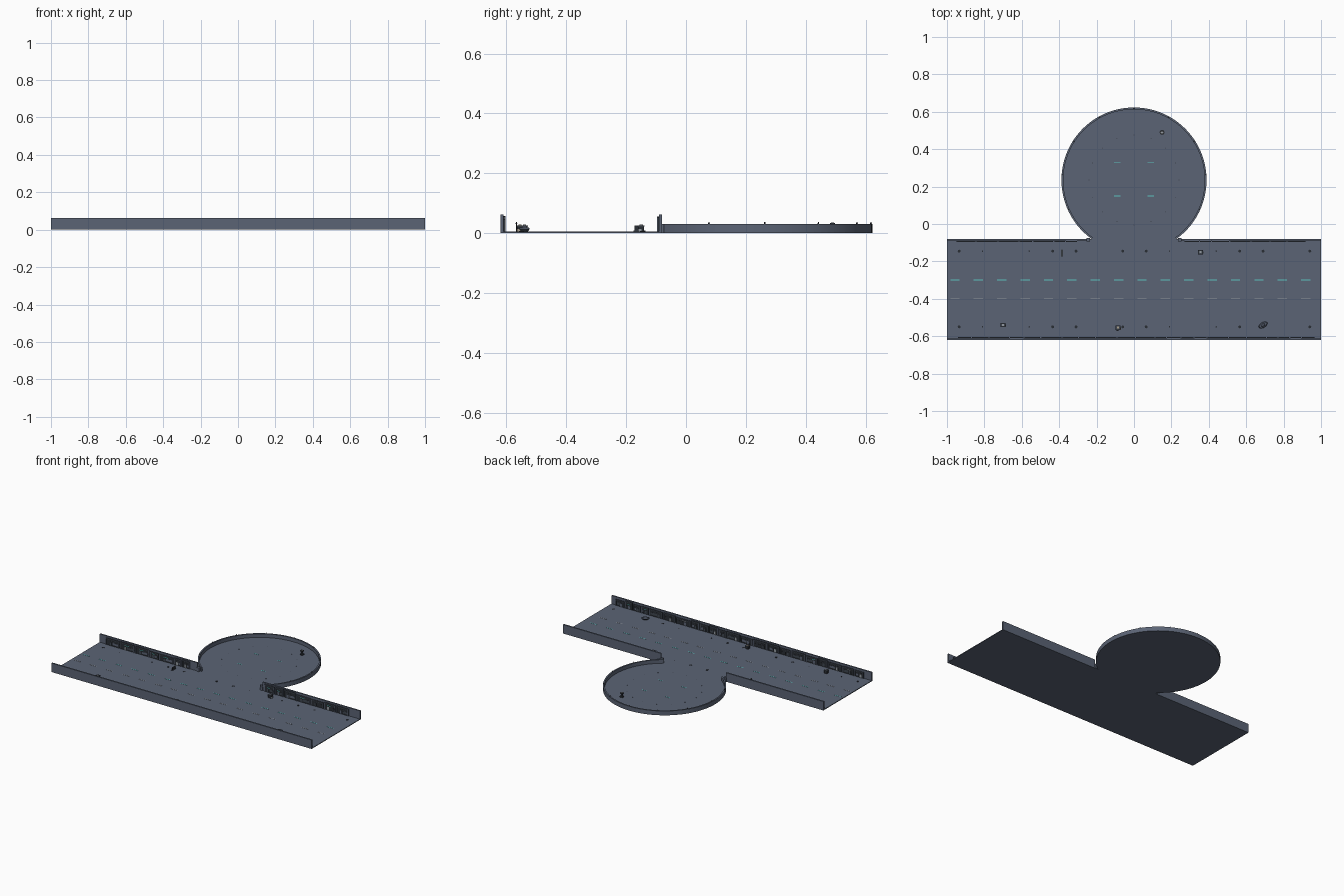
import bpy, bmesh, math, random
from mathutils import Matrix, Vector

if "Cube" in bpy.data.objects:
    bpy.data.objects.remove(bpy.data.objects["Cube"])
random.seed(4)

def material(name, r, g, b):
    m = bpy.data.materials.new(name)
    m.use_nodes = True
    m.diffuse_color = (r, g, b, 1)
    m.node_tree.nodes["Principled BSDF"].inputs["Base Color"].default_value = (r, g, b, 1)
    return m

SLATE, DARK, GREY, TEAL, TAN, STEEL = range(6)
MATS = [material("slate", .105, .127, .178), material("charcoal", .022, .026, .033),
        material("light grey", .3, .33, .36), material("teal light", .11, .6, .57),
        material("tan", .4, .35, .27), material("dark steel", .05, .062, .08)]

def finish(name, bm):
    bmesh.ops.recalc_face_normals(bm, faces=bm.faces)
    mesh = bpy.data.meshes.new(name)
    bm.to_mesh(mesh)
    bm.free()
    for m in MATS:
        mesh.materials.append(m)
    ob = bpy.data.objects.new(name, mesh)
    bpy.context.collection.objects.link(ob)
    return ob

def paint(verts, mat):
    for f in {f for v in verts for f in v.link_faces}:
        f.material_index = mat

def box(bm, x0, x1, y0, y1, z0, z1, mat=SLATE):
    mid = Vector((x0 + x1, y0 + y1, z0 + z1)) / 2
    size = Vector((x1 - x0, y1 - y0, z1 - z0))
    made = bmesh.ops.create_cube(bm, size=1, matrix=Matrix.Translation(mid) @ Matrix.Diagonal(size).to_4x4())
    paint(made["verts"], mat)

def disc(bm, x, y, z0, z1, r, mat, top=None, sides=8):
    made = bmesh.ops.create_cone(bm, cap_ends=True, segments=sides, radius1=r,
                                 radius2=r if top is None else top, depth=z1 - z0,
                                 matrix=Matrix.Translation((x, y, (z0 + z1) / 2)))
    paint(made["verts"], mat)

FLOOR, WALL, RIM = .005, .062, .03
FRONT, BACK = -.62, -.08
CY, R, T = .235, .388, .01
OPEN = math.asin((BACK - CY) / R)
STEPS = 72
angles = [OPEN + (math.pi - 2 * OPEN) * i / STEPS for i in range(STEPS + 1)]

def on_ring(a, r):
    return r * math.cos(a), CY + r * math.sin(a)

# Floor: street and round plaza in one outline
bm = bmesh.new()
outline = [(-1, BACK), (-1, FRONT), (1, FRONT), (1, BACK)] + [on_ring(a, R) for a in angles]
face = bm.faces.new([bm.verts.new((x, y, 0)) for x, y in outline])
up = bmesh.ops.extrude_face_region(bm, geom=[face])["geom"]
bmesh.ops.translate(bm, vec=(0, 0, FLOOR), verts=[v for v in up if isinstance(v, bmesh.types.BMVert)])
finish("floor", bm)

# Curved plaza wall
bm = bmesh.new()
rows = []
for a in angles:
    section = [(R, 0), (R, RIM), (R - T, RIM), (R - T, 0)]
    rows.append([bm.verts.new((*on_ring(a, r), z)) for r, z in section])
for p, q in zip(rows, rows[1:]):
    for k in range(4):
        bm.faces.new((p[k], p[(k + 1) % 4], q[(k + 1) % 4], q[k]))
bm.faces.new(rows[0])
bm.faces.new(rows[-1])
wall = finish("plaza_wall", bm)
bpy.context.view_layer.objects.active = wall
wall.select_set(True)
bpy.ops.object.shade_smooth_by_angle()

# Small posts on the plaza rim
bm = bmesh.new()
for k in range(-4, 5):
    x, y = on_ring(math.pi / 2 + math.radians(28.6 * k), R - T / 2)
    disc(bm, x, y, RIM, RIM + .008, .003, DARK, .0015, 6)
finish("rim_posts", bm)

# Street walls
bm = bmesh.new()
box(bm, -1, 1, FRONT, FRONT + .01, 0, WALL)
finish("front_wall", bm)
bm = bmesh.new()
for s in (-1, 1):
    x0, x1 = sorted((s * .25, s))
    box(bm, x0, x1, BACK - .01, BACK, 0, WALL)
    x0, x1 = sorted((s * .235, s * .255))
    box(bm, x0, x1, BACK - .014, BACK + .006, 0, RIM)
finish("back_wall", bm)

# Shop fronts along the inside of the walls
def shop_fronts(name, x0, x1, y, into):
    bm = bmesh.new()

    def slab(a, b, depth, z0, z1, mat):
        lo, hi = sorted((y, y + into * depth))
        box(bm, a, b, lo, hi, z0, z1, mat)
    x = x0
    while x < x1 - .04:
        w = min(random.uniform(.06, .12), x1 - x)
        top = random.uniform(.046, .057)
        slab(x, x + w - .006, .004, FLOOR, top, DARK)
        for edge in (x, x + w - .011):
            slab(edge, edge + .005, .007, FLOOR, top, random.choice((STEEL, SLATE)))
        slab(x, x + w - .006, .007, top - .006, top, STEEL)
        # doorway, window and sign strip
        d = x + w * random.uniform(.2, .3)
        slab(d, d + .014, .005, FLOOR, .027, random.choice((GREY, STEEL, SLATE)))
        slab(d + .02, x + w - .016, .005, .014, .028, random.choice((SLATE, STEEL, DARK)))
        slab(d, d + w * .3, .006, .034, .037, random.choice((TEAL, GREY, STEEL, STEEL)))
        x += w
    finish(name, bm)

shop_fronts("front_shop_fronts", -.94, .97, FRONT + .01, 1)
shop_fronts("back_right_shop_fronts", -.95, -.27, BACK - .01, -1)
shop_fronts("back_left_shop_fronts", .27, .95, BACK - .01, -1)

# Lane dashes
bm = bmesh.new()
for i in range(16):
    x = -.957 + .125 * i
    box(bm, x - .025, x + .025, -.302, -.298, FLOOR, FLOOR + .001, TEAL)
    box(bm, x - .025, x + .025, -.402, -.398, FLOOR, FLOOR + .001, GREY)
for x in (-.09, .09):
    for y in (.15, .33):
        box(bm, x - .017, x + .017, y - .002, y + .002, FLOOR, FLOOR + .001, TEAL)
finish("lane_dashes", bm)

# Floor studs on the pavements and in a plaza ring
bm = bmesh.new()
for i in range(16):
    if i % 4 != 2:
        for y in (-.145, -.55):
            small = i % 8 in (1, 3, 6) and i % 4 != 0
            disc(bm, -.935 + .125 * i, y, FLOOR, FLOOR + .002, .004 if small else .008, DARK)
for i in range(16):
    x, y = on_ring(math.tau * i / 16, .24)
    disc(bm, x, y, FLOOR, FLOOR + .001, .003, STEEL, sides=6)
finish("floor_studs", bm)

# Kiosks: cabinet, counter, crates and mast
def kiosk(name, x, y, accent, mast):
    bm = bmesh.new()
    box(bm, x - .011, x + .011, y - .01, y + .01, FLOOR, .022, DARK)
    box(bm, x - .013, x + .013, y - .012, y + .012, .022, .026, STEEL)
    box(bm, x - .006, x + .005, y - .005, y + .006, .026, .028, accent)
    box(bm, x + .011, x + .016, y - .009, y + .002, FLOOR, .014, accent)
    if mast:
        disc(bm, x - .004, y - .012, FLOOR, .037, .0015, DARK, sides=6)
        box(bm, x - .009, x + .001, y - .016, y - .008, .03, .032, DARK)
    finish(name, bm)

kiosk("back_kiosk", .355, -.15, GREY, False)
kiosk("front_kiosk", -.085, -.555, TAN, True)
kiosk("side_kiosk", -.7, -.54, GREY, False)

# Standing screen
bm = bmesh.new()
box(bm, -.387, -.383, -.172, -.14, FLOOR, .024, DARK)
box(bm, -.39, -.38, -.176, -.136, FLOOR, .008, STEEL)
box(bm, -.3865, -.3835, -.172, -.14, .024, .026, GREY)
finish("standing_screen", bm)

# Low oval vehicle
bm = bmesh.new()
for r0, r1, z0, z1, mat in ((.7, .8, .006, .009, DARK), (.8, 1, .009, .014, STEEL),
                            (1, .85, .014, .019, SLATE), (.5, .35, .019, .024, SLATE)):
    disc(bm, 0, 0, z0, z1, r0 * .026, mat, r1 * .026, 16)
bmesh.ops.transform(bm, verts=bm.verts, matrix=Matrix.Translation((.69, -.54, 0))
                    @ Matrix.Rotation(math.radians(30), 4, "Z") @ Matrix.Diagonal((1, .55, 1, 1)))
finish("low_vehicle", bm)

# Small plaza terminal
bm = bmesh.new()
disc(bm, .15, .49, FLOOR, .009, .014, DARK)
disc(bm, .15, .49, .009, .028, .006, STEEL)
box(bm, .14, .16, .482, .498, .028, .034, DARK)
box(bm, .143, .157, .485, .495, .034, .036, GREY)
finish("plaza_terminal", bm)
